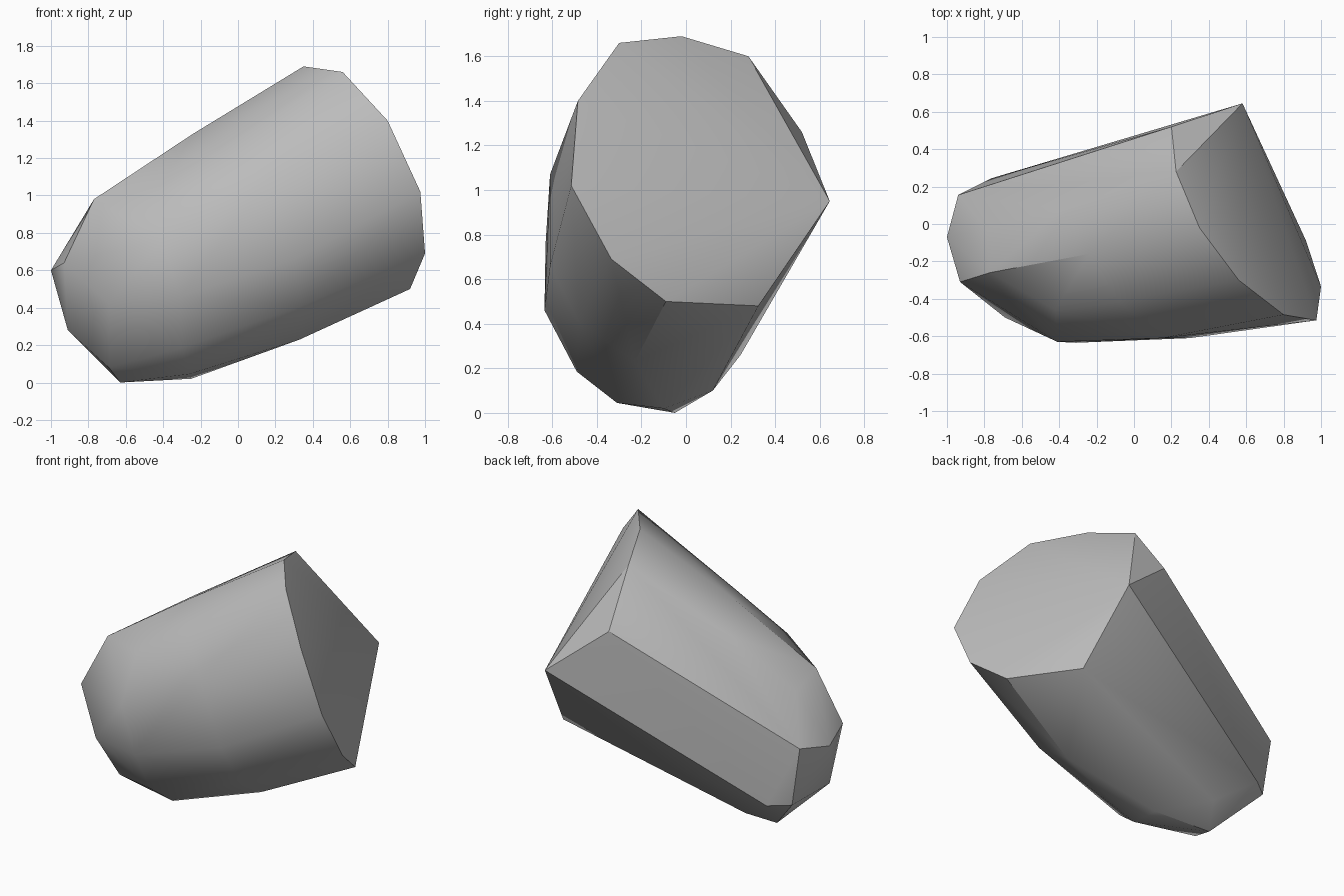
import bpy
import bmesh
import math

# Remove the default cube only
default_cube = bpy.data.objects.get("Cube")
if default_cube is not None:
    bpy.data.objects.remove(default_cube, do_unlink=True)


def make_material(name, red, green, blue):
    """Plain single-colour material, visible in viewport and render."""
    material = bpy.data.materials.new(name)
    material.use_nodes = True
    colour = (red, green, blue, 1)
    material.diffuse_color = colour
    for node in material.node_tree.nodes:
        if node.type == "BSDF_PRINCIPLED":
            node.inputs["Base Color"].default_value = colour
            node.inputs["Roughness"].default_value = .8
    return material


def make_hull(name, sections, material):
    """Wrap a convex skin of flat facets around a series of cross-sections."""
    mesh = bpy.data.meshes.new(name)
    builder = bmesh.new()
    for section in sections:
        for point in section:
            builder.verts.new(point)
    hull = bmesh.ops.convex_hull(builder, input=builder.verts[:])

    # Drop any section points that fall inside the skin
    leftover = set(hull["geom_interior"]) | set(hull["geom_unused"])
    loose = [item for item in leftover if isinstance(item, bmesh.types.BMVert)]
    if loose:
        bmesh.ops.delete(builder, geom=loose, context="VERTS")
    bmesh.ops.recalc_face_normals(builder, faces=builder.faces[:])
    builder.to_mesh(mesh)
    builder.free()

    mesh.materials.append(material)
    created = bpy.data.objects.new(name, mesh)
    bpy.context.scene.collection.objects.link(created)
    return created


def smooth_with_sharp_edges(target, degrees):
    """Soft shading on gentle facets, crisp edges where the facets turn."""
    bpy.ops.object.select_all(action="DESELECT")
    target.select_set(True)
    bpy.context.view_layer.objects.active = target
    bpy.ops.object.shade_smooth_by_angle(angle=math.radians(degrees))


# Broken wide end, with its one pointed corner at the back
wide_end = [
    (.35, -.02, 1.69), (.56, -.3, 1.66), (.8, -.485, 1.4), (.975, -.515, 1.02),
    (1, -.335, .69), (.92, -.09, .5), (.67, .325, .48), (.58, .645, .95),
    (.2, .52, 1.26), (.225, .28, 1.6),
]

# Middle of the body
middle = [
    (-.24, -.16, 1.33), (-.08, -.415, 1.25), (.15, -.61, 1.07),
    (.3, -.61, .66), (.34, -.48, .41), (.33, -.23, .23), (-.38, .08, 1.22),
]

# Shoulder, where the body starts to round off
shoulder = [
    (-.42, -.46, 1.04), (-.41, -.63, .76), (-.31, -.635, .46),
    (-.3, -.49, .185), (-.26, -.31, .045), (-.25, -.1, .02), (-.52, .12, .1),
]

# Narrow nose
nose = [
    (-.77, -.26, .98), (-.79, -.02, .92), (-.76, .245, .26),
    (-.63, -.05, 0), (-.69, -.25, .08), (-.69, -.5, .42),
]

# Blunt tip
tip = [
    (-1, -.07, .6), (-.94, .155, .65), (-.93, -.31, .64),
    (-.91, -.2, .28), (-.88, .15, .26),
]

stone_grey = make_material("stone grey", .5, .5, .5)
rock = make_hull("rock", [wide_end, middle, shoulder, nose, tip], stone_grey)
smooth_with_sharp_edges(rock, 30)
